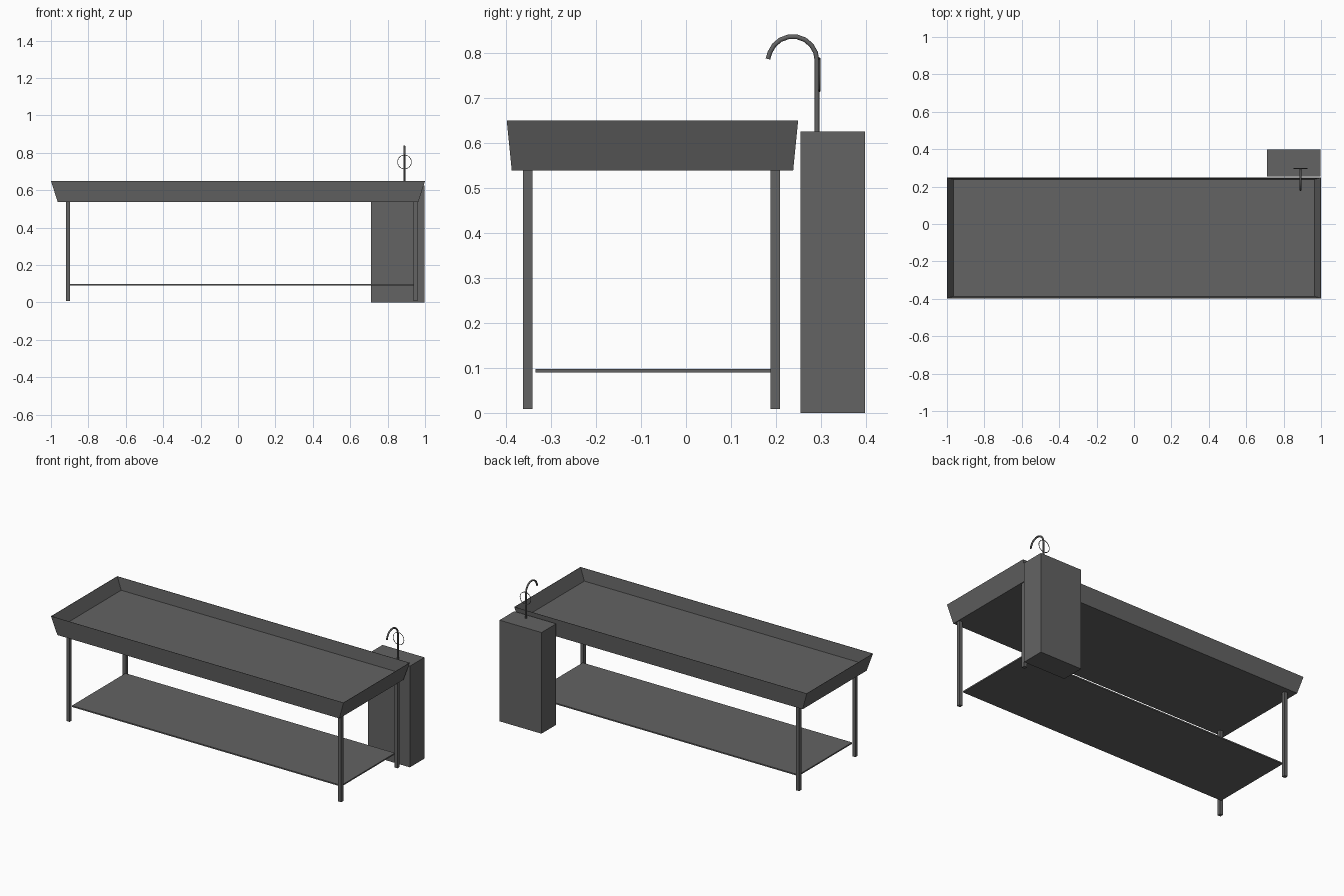
import bpy, bmesh, math

if "Cube" in bpy.data.objects:
    bpy.data.objects.remove(bpy.data.objects["Cube"])

# Dark metal shared by every part
dark = bpy.data.materials.new("dark_metal")
dark.diffuse_color = (0.125, 0.125, 0.125, 1)
dark.use_nodes = True
dark.node_tree.nodes["Principled BSDF"].inputs["Base Color"].default_value = dark.diffuse_color


def mesh_object(name, verts, faces):
    me = bpy.data.meshes.new(name)
    me.from_pydata(verts, [], faces)
    bm = bmesh.new()
    bm.from_mesh(me)
    bmesh.ops.recalc_face_normals(bm, faces=bm.faces)
    bm.to_mesh(me)
    bm.free()
    me.materials.append(dark)
    ob = bpy.data.objects.new(name, me)
    bpy.context.collection.objects.link(ob)
    return ob


def box(name, x0, x1, y0, y1, z0, z1):
    bpy.ops.mesh.primitive_cube_add(size=1, location=((x0 + x1) / 2, (y0 + y1) / 2, (z0 + z1) / 2))
    ob = bpy.context.object
    ob.name = name
    ob.scale = (x1 - x0, y1 - y0, z1 - z0)
    bpy.ops.object.transform_apply(location=False, rotation=False, scale=True)
    ob.data.materials.append(dark)
    return ob


def ring(x, y0, y1, z):
    return [(-x, y0, z), (x, y0, z), (x, y1, z), (-x, y1, z)]


# Tray: outer shell, narrow rim and sloping inner walls down to a floor
loops = [ring(0.964, -0.387, 0.238, 0.538), ring(1.0, -0.398, 0.249, 0.649),
         ring(0.998, -0.396, 0.247, 0.649), ring(0.966, -0.387, 0.239, 0.575)]
faces = [(3, 2, 1, 0), (12, 13, 14, 15)]
for k in range(3):
    for i in range(4):
        j = (i + 1) % 4
        faces.append((4 * k + i, 4 * k + j, 4 * k + 4 + j, 4 * k + 4 + i))
mesh_object("tray", [v for l in loops for v in l], faces)

# Square legs
r = 0.0105
for side, x in (("left", -0.909), ("right", 0.948)):
    for end, y in (("front", -0.351), ("back", 0.198)):
        box(f"{end}_{side}_leg", x - r, x + r, y - r, y + r, 0.009, 0.539)

# Lower shelf
box("lower_shelf", -0.902, 0.94, -0.334, 0.19, 0.09, 0.098)

# Cabinet behind the tray
box("cabinet", 0.71, 0.997, 0.254, 0.397, 0.0, 0.625)


# Swept tubes for the tap
def tube(name, pts, radius, cyclic=False, resolution=2):
    cu = bpy.data.curves.new(name, 'CURVE')
    cu.dimensions = '3D'
    cu.bevel_depth = radius
    cu.bevel_resolution = resolution
    cu.use_fill_caps = True
    sp = cu.splines.new('POLY')
    sp.points.add(len(pts) - 1)
    for p, c in zip(sp.points, pts):
        p.co = (*c, 1)
    sp.use_cyclic_u = cyclic
    cu.materials.append(dark)
    ob = bpy.data.objects.new(name, cu)
    bpy.context.collection.objects.link(ob)
    return ob


# Spout: upright pipe and bent neck
tap_x = 0.89
spout = [(tap_x, 0.291, 0.62)]
for i in range(9):
    a = math.radians(160 * i / 8)
    spout.append((tap_x, 0.237 + 0.054 * math.cos(a), 0.782 + 0.054 * math.sin(a)))
spout.append((tap_x, 0.182, 0.786))
tube("tap_spout", spout, 0.0052)

# Ring handle behind the pipe
handle = [(tap_x + 0.037 * math.cos(math.tau * i / 24), 0.2965, 0.751 + 0.037 * math.sin(math.tau * i / 24))
          for i in range(24)]
tube("tap_ring_handle", handle, 0.0018, True, 1)
